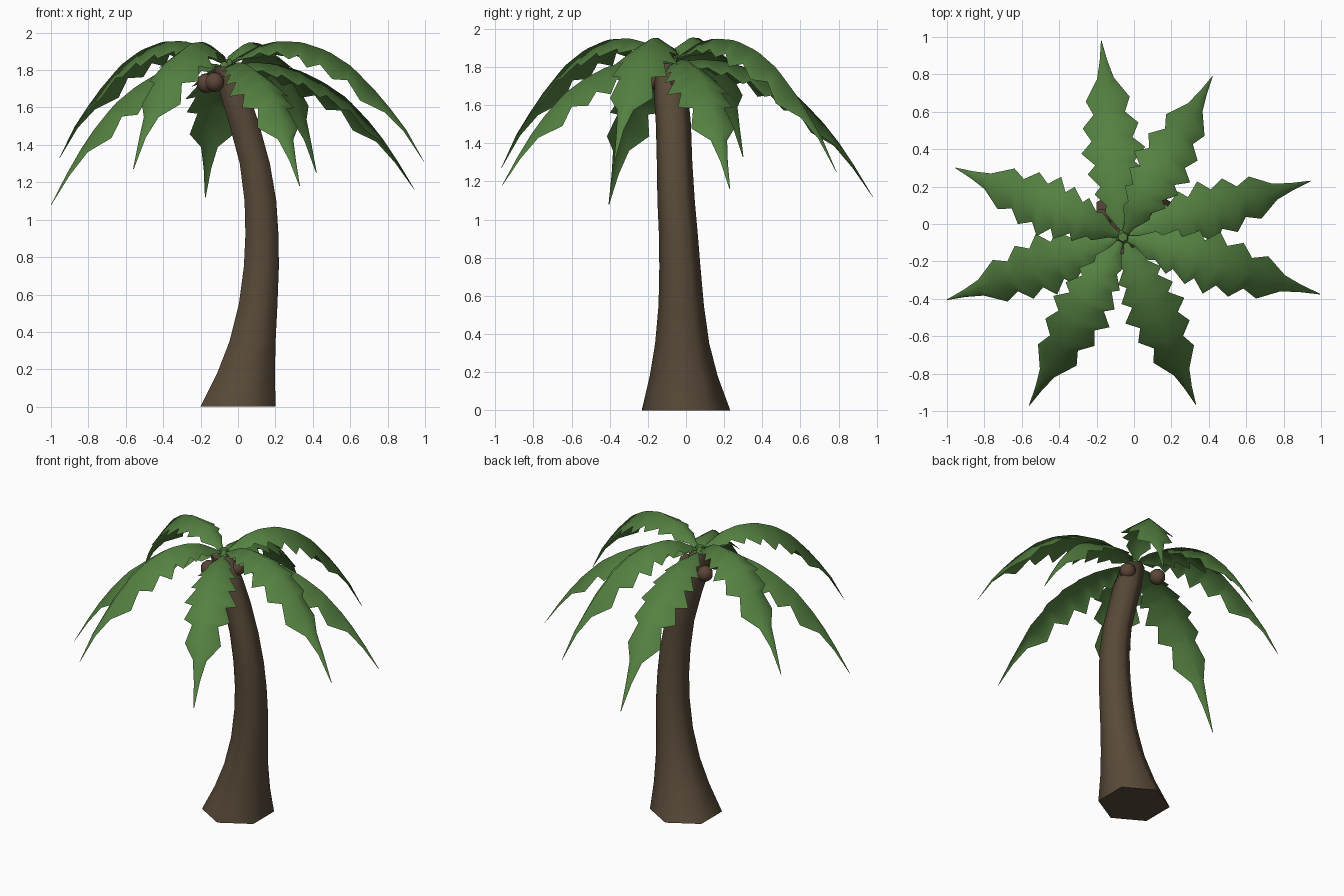
import bpy, bmesh, math
from mathutils import Vector

if "Cube" in bpy.data.objects:
    bpy.data.objects.remove(bpy.data.objects["Cube"])


def material(name, rgb):
    m = bpy.data.materials.new(name)
    m.diffuse_color = (*rgb, 1)
    m.use_nodes = True
    m.node_tree.nodes["Principled BSDF"].inputs["Base Color"].default_value = m.diffuse_color
    return m


BARK = material("bark brown", (0.098, 0.068, 0.040))
LEAF = material("leaf green", (0.090, 0.218, 0.053))
NUT = material("coconut brown", (0.105, 0.060, 0.038))


def make_object(name, bm, mat, angle=180):
    me = bpy.data.meshes.new(name)
    bm.to_mesh(me)
    bm.free()
    me.materials.append(mat)
    ob = bpy.data.objects.new(name, me)
    bpy.context.collection.objects.link(ob)
    bpy.ops.object.select_all(action='DESELECT')
    ob.select_set(True)
    bpy.context.view_layer.objects.active = ob
    bpy.ops.object.shade_smooth_by_angle(angle=math.radians(angle))
    return ob


def sample(profile, t):
    for (a, za), (b, zb) in zip(profile, profile[1:]):
        if t <= b:
            return za + (zb - za) * (t - a) / (b - a)
    return profile[-1][1]


# Trunk: six-sided rings (z, centre x, centre y, radius) along a bend
RINGS = [(0, 0, 0, .232), (.18, .043, -.012, .178), (.35, .078, -.02, .142),
         (.55, .108, -.025, .119), (.75, .125, -.032, .108), (.92, .128, -.04, .102),
         (1.1, .12, -.052, .098), (1.3, .09, -.06, .093), (1.5, .036, -.066, .092),
         (1.65, -.01, -.078, .09), (1.82, -.065, -.085, .075)]
bm = bmesh.new()
loops = []
for z, cx, cy, r in RINGS:
    loops.append([bm.verts.new((cx + r * math.sin(k * math.pi / 3),
                                cy - r * math.cos(k * math.pi / 3), z)) for k in range(6)])
for a, b in zip(loops, loops[1:]):
    for k in range(6):
        n = (k + 1) % 6
        bm.faces.new((a[k], a[n], b[n], b[k]))
bm.faces.new(loops[0][::-1])
bm.faces.new(loops[-1])
make_object("trunk", bm, BARK, 75)

# Fronds: ridge height against distance, for the raised and the drooping kind
RAISED = [(0, 1.83), (.08, 1.885), (.16, 1.93), (.23, 1.95), (.3, 1.955), (.37, 1.95),
          (.45, 1.93), (.53, 1.89), (.62, 1.83), (.72, 1.73), (.81, 1.62), (.91, 1.48), (1, 1.31)]
DROOPING = [(0, 1.82), (.1, 1.84), (.2, 1.84), (.3, 1.825), (.4, 1.79), (.5, 1.74), (.6, 1.68),
            (.7, 1.585), (.8, 1.47), (.9, 1.32), (1, 1.15)]
# Toothed outline: distance along the frond and half width
OUTLINE = [(0, .012), (.06, .03), (.13, .08), (.17, .07), (.24, .125), (.275, .09),
           (.365, .15), (.40, .105), (.49, .172), (.53, .11), (.625, .15), (.665, .085),
           (.755, .118), (.83, .045), (.91, .02), (1, .002)]
CENTRE = Vector((-.06, -.07))
# Tip x, y, z of each frond
TIPS = [(-.175, .98, 1.12), (.42, .79, 1.25), (.945, .23, 1.16), (.995, -.375, 1.31),
        (.33, -.965, 1.18), (-.56, -.97, 1.27), (-1.0, -.405, 1.08), (-.955, .30, 1.33)]


def frond(index, tip):
    profile = RAISED if index % 2 else DROOPING
    shift = tip[2] - profile[-1][1]
    span = Vector(tip[:2]) - CENTRE
    length = span.length
    out = span.normalized()
    side = Vector((-out.y, out.x, 0))

    def height(t):
        return sample(profile, t) + shift * t * t

    bm = bmesh.new()
    rows = []
    for t, w in OUTLINE:
        lo, hi = max(t - .05, 0), min(t + .05, 1)
        dr, dz = (hi - lo) * length, height(hi) - height(lo)
        d = math.hypot(dr, dz)
        down = Vector((out.x * dz / d, out.y * dz / d, -dr / d))
        p = CENTRE + span * t
        ridge = Vector((p.x, p.y, height(t)))
        rows.append([bm.verts.new(ridge + side * s * w + down * abs(s) * w * .62)
                     for s in (1, 0, -1)])
    for a, b in zip(rows, rows[1:]):
        for k in range(2):
            bm.faces.new((a[k], a[k + 1], b[k + 1], b[k]))
    make_object(f"frond_{index + 1}", bm, LEAF)


for i, tip in enumerate(TIPS):
    frond(i, tip)

# Small green bud where the fronds meet
bm = bmesh.new()
bmesh.ops.create_cone(bm, cap_ends=True, segments=6, radius1=.055, radius2=.025, depth=.07)
bmesh.ops.translate(bm, verts=bm.verts, vec=(-.06, -.07, 1.825))
make_object("crown_bud", bm, LEAF, 40)

# Coconuts around the top of the trunk
for i, pos in enumerate([(-.125, -.15, 1.735), (-.17, .03, 1.73), (.02, -.04, 1.735)]):
    bm = bmesh.new()
    bmesh.ops.create_uvsphere(bm, u_segments=10, v_segments=7, radius=.053)
    bmesh.ops.translate(bm, verts=bm.verts, vec=pos)
    make_object(f"coconut_{i + 1}", bm, NUT)
